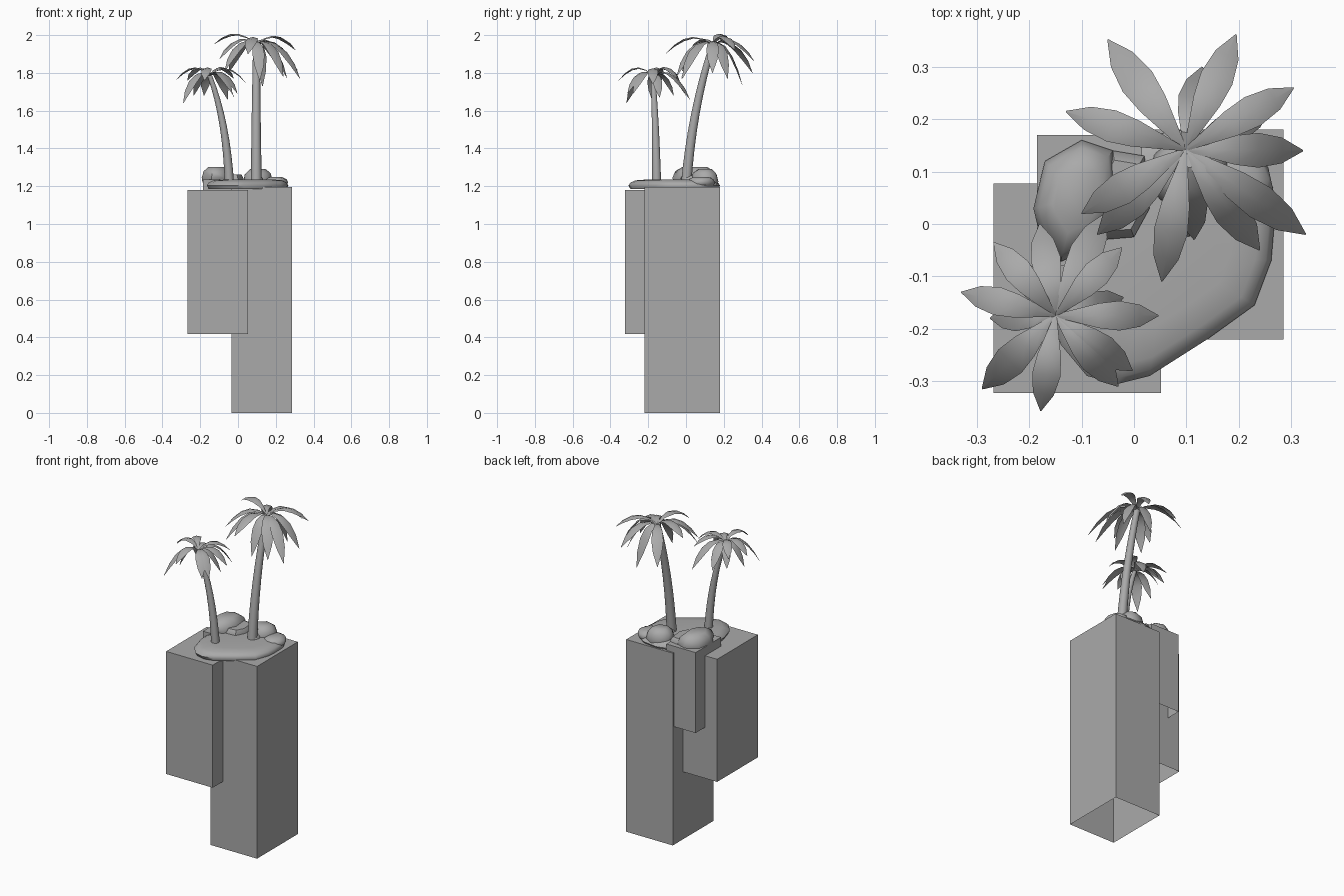
import bpy, bmesh, math, random
from mathutils import Vector

if "Cube" in bpy.data.objects:
    bpy.data.objects.remove(bpy.data.objects["Cube"])

random.seed(4)
grey = bpy.data.materials.new("dark_grey")
grey.diffuse_color = (0.4, 0.4, 0.4, 1)
grey.use_nodes = True
grey.node_tree.nodes["Principled BSDF"].inputs["Base Color"].default_value = grey.diffuse_color


def finish(name, bm, smooth=None, recalc=True):
    if recalc:
        bmesh.ops.recalc_face_normals(bm, faces=bm.faces)
    mesh = bpy.data.meshes.new(name)
    bm.to_mesh(mesh)
    bm.free()
    mesh.materials.append(grey)
    ob = bpy.data.objects.new(name, mesh)
    bpy.context.collection.objects.link(ob)
    if smooth:
        bpy.ops.object.select_all(action='DESELECT')
        ob.select_set(True)
        bpy.context.view_layer.objects.active = ob
        bpy.ops.object.shade_smooth_by_angle(angle=math.radians(smooth))
    return ob


# Pillar: box with an open underside
def pillar(name, lo, hi):
    bm = bmesh.new()
    bmesh.ops.create_cube(bm, size=1)
    for v in bm.verts:
        v.co = Vector([(a + b) / 2 + c * (b - a) for a, b, c in zip(lo, hi, v.co)])
    under = [f for f in bm.faces if all(v.co.z < lo[2] + 0.001 for v in f.verts)]
    bmesh.ops.delete(bm, geom=under, context='FACES_ONLY')
    finish(name, bm, recalc=False)


def loft(name, rings, smooth):
    bm = bmesh.new()
    rows = [[bm.verts.new(p) for p in r] for r in rings]
    n = len(rows[0])
    for a, b in zip(rows, rows[1:]):
        for i in range(n):
            j = (i + 1) % n
            bm.faces.new((a[i], a[j], b[j], b[i]))
    bm.faces.new(rows[0])
    bm.faces.new(rows[-1])
    return finish(name, bm, smooth)


# Mound or rock: an outline stacked at (scale, z) levels
def stack(name, outline, centre, levels, smooth):
    cx, cy = centre
    loft(name, [[(cx + (x - cx) * s, cy + (y - cy) * s, z) for x, y in outline]
                for s, z in levels], smooth)


def bezier(a, b, c, t):
    return a * (1 - t) ** 2 + b * 2 * t * (1 - t) + c * t * t


# Pillars
pillar("tall_pillar", (-0.035, -0.22, 0), (0.285, 0.18, 1.195))
pillar("front_pillar", (-0.268, -0.323, 0.418), (0.052, 0.077, 1.18))
pillar("small_back_pillar", (-0.185, -0.08, 0.735), (0.015, 0.17, 1.235))

# Sand mound
stack("sand_mound",
      [(0.24, 0.12), (0.265, 0.07), (0.267, -0.01), (0.262, -0.07), (0.23, -0.155), (0.14, -0.22),
       (0.03, -0.29), (-0.03, -0.305), (-0.09, -0.29), (-0.14, -0.23), (-0.165, -0.14),
       (-0.16, -0.02), (-0.12, 0.08), (-0.03, 0.15), (0.08, 0.18), (0.18, 0.165)],
      (0.06, -0.05), ((0.96, 1.186), (1, 1.205), (0.95, 1.22), (0.85, 1.231), (0.6, 1.236)), 60)

# Rocks with flattened tops
stack("large_rock",
      [(-0.192, 0.03), (-0.17, 0.12), (-0.1, 0.16), (-0.04, 0.14), (-0.03, 0.03), (-0.07, -0.04),
       (-0.14, -0.072), (-0.185, 0)],
      (-0.11, 0.05), ((0.95, 1.22), (1, 1.245), (0.87, 1.28), (0.55, 1.303)), 50)
stack("flat_rock",
      [(-0.06, -0.03), (0, -0.025), (0.03, 0.03), (0.02, 0.13), (-0.04, 0.14), (-0.1, 0.02)],
      (-0.03, 0.05), ((1, 1.22), (1, 1.24), (0.8, 1.262)), 40)


def rock(name, loc, size, turn):
    bm = bmesh.new()
    bmesh.ops.create_icosphere(bm, subdivisions=2, radius=1)
    c, s = math.cos(turn), math.sin(turn)
    for v in bm.verts:
        p = v.co * random.uniform(0.94, 1.05)
        p.z = min(p.z, 0.8)
        x, y = p.x * size[0], p.y * size[1]
        v.co = Vector(loc) + Vector((x * c - y * s, x * s + y * c, p.z * size[2]))
    finish(name, bm, 45)


rock("back_rock", (0.105, 0.1, 1.225), (0.08, 0.072, 0.082), 0.4)
rock("side_rock", (0.2, 0.08, 1.22), (0.065, 0.075, 0.036), 0.1)
rock("middle_rock", (0.1, 0.02, 1.22), (0.035, 0.045, 0.045), 0)


# Palms: curved trunk and folded, drooping fronds
def palm(name, base, bend, hub, r0, r1, tips):
    base, bend, hub = Vector(base), Vector(bend), Vector(hub)
    rings = []
    for k in range(9):
        t = k / 8
        p = bezier(base, bend, hub, t)
        r = r0 + (r1 - r0) * t
        rings.append([p + Vector((r * math.cos(a * math.pi / 5), r * math.sin(a * math.pi / 5), 0))
                      for a in range(10)])
    loft(name + "_trunk", rings, 50)

    bm = bmesh.new()
    for tip in tips:
        tip = Vector(tip)
        flat = Vector((tip.x - hub.x, tip.y - hub.y, 0))
        side = Vector((-flat.y, flat.x, 0)).normalized()
        lift = 0.08 * min(1, flat.length / 0.21) + max(0, 0.3 * (tip.z - hub.z + 0.12))
        ctrl = hub + flat * 0.5 + Vector((0, 0, lift))
        size = 0.45 + 0.55 * (tip - hub).length / 0.24
        rows = []
        for t, w in ((0, 0.003), (0.2, 0.014), (0.42, 0.026), (0.62, 0.031), (0.82, 0.023), (1, 0.001)):
            p = bezier(hub, ctrl, tip, t)
            w *= min(size, 1.1)
            drop = Vector((0, 0, -0.3 * w))
            rows.append([bm.verts.new(q) for q in (p - side * w + drop, p, p + side * w + drop)])
        for a, b in zip(rows, rows[1:]):
            for i in (0, 1):
                bm.faces.new((a[i], b[i], b[i + 1], a[i + 1]))
    bmesh.ops.recalc_face_normals(bm, faces=bm.faces)
    bm.normal_update()
    bmesh.ops.reverse_faces(bm, faces=[f for f in bm.faces if f.normal.z < 0])
    finish(name + "_fronds", bm, 40, recalc=False)


palm("tall_palm", (0.097, 0, 1.2), (0.095, 0.03, 1.6), (0.098, 0.142, 1.95), 0.029, 0.018,
     [(-0.05, 0.352, 1.8), (0.195, 0.362, 1.86), (0.305, 0.26, 1.92), (0.323, 0.14, 1.8),
      (0.328, -0.02, 1.77), (0.24, -0.05, 1.78), (0.053, -0.11, 1.9), (-0.07, -0.02, 1.81),
      (-0.13, 0.215, 1.95), (0.13, 0.3, 1.73), (0.26, 0.22, 1.77), (0.115, -0.03, 1.76),
      (-0.1, 0.02, 1.87)])
palm("short_palm", (-0.045, -0.155, 1.2), (-0.06, -0.16, 1.55), (-0.15, -0.175, 1.785), 0.025, 0.013,
     [(-0.33, -0.13, 1.76), (-0.29, -0.315, 1.64), (-0.178, -0.357, 1.76), (-0.003, -0.28, 1.69),
      (0.047, -0.175, 1.74), (-0.023, -0.045, 1.77), (-0.055, 0.02, 1.66),
      (-0.18, 0.0, 1.68), (-0.268, -0.035, 1.76), (-0.235, -0.065, 1.68), (-0.275, -0.18, 1.66),
      (-0.03, -0.31, 1.69), (-0.02, -0.14, 1.67)])
